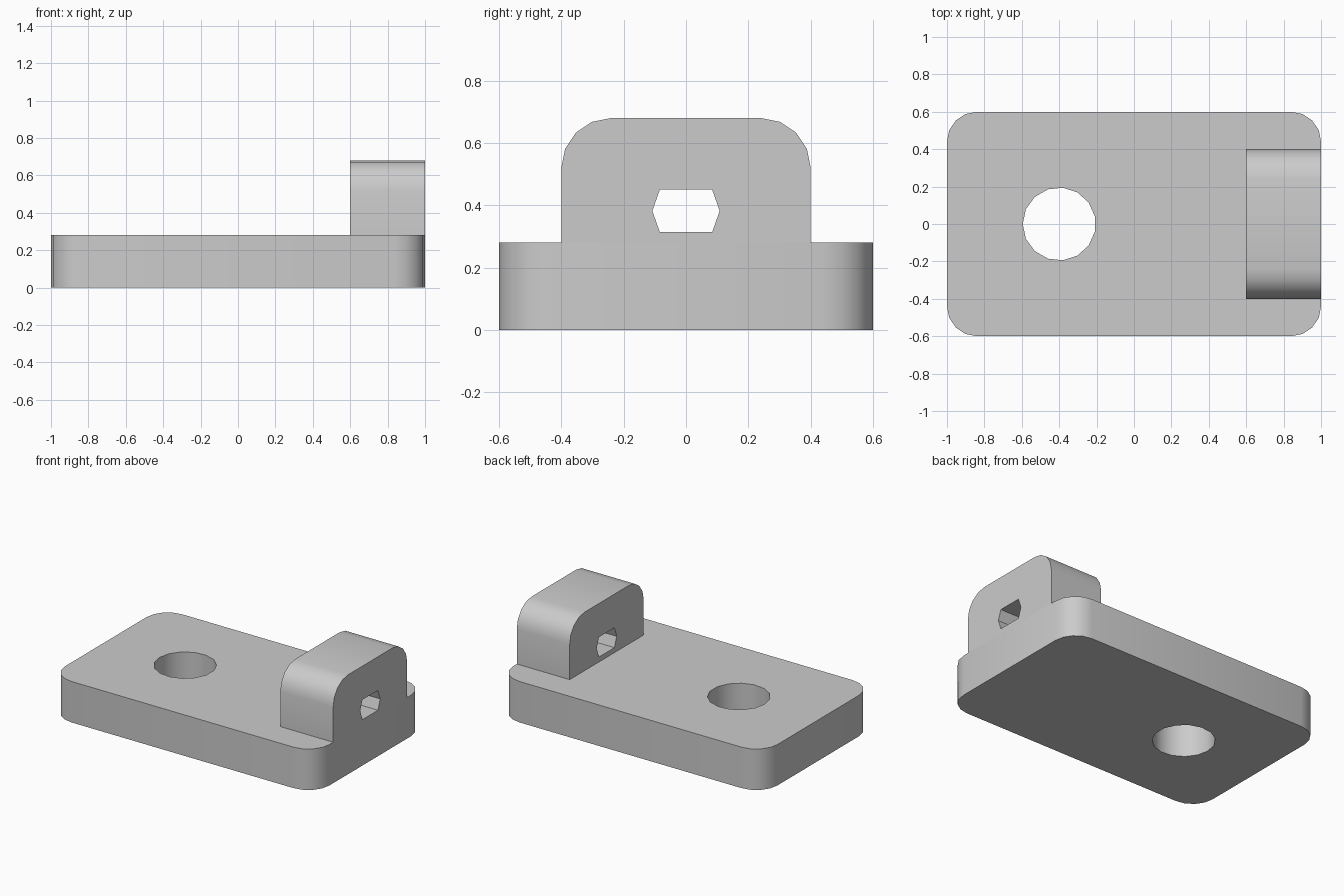
import bpy, bmesh
from math import cos, sin, pi
from mathutils import Vector

if "Cube" in bpy.data.objects:
    bpy.data.objects.remove(bpy.data.objects["Cube"])

# Single plain grey finish
grey = bpy.data.materials.new("light_grey")
grey.use_nodes = True
colour = (0.6, 0.6, 0.6, 1)
grey.diffuse_color = colour
grey.node_tree.nodes["Principled BSDF"].inputs["Base Color"].default_value = colour


def arc(cx, cy, r, start, steps=4):
    """Quarter circle beginning at the given angle."""
    return [(cx + r * cos(start + i * pi / 2 / steps),
             cy + r * sin(start + i * pi / 2 / steps)) for i in range(steps + 1)]


def prism(name, points, push):
    """Extrude a closed outline of 3D points along a vector."""
    bm = bmesh.new()
    face = bm.faces.new([bm.verts.new(p) for p in points])
    new = bmesh.ops.extrude_face_region(bm, geom=[face])["geom"]
    bmesh.ops.translate(bm, vec=Vector(push),
                        verts=[v for v in new if isinstance(v, bmesh.types.BMVert)])
    bmesh.ops.recalc_face_normals(bm, faces=bm.faces)
    mesh = bpy.data.meshes.new(name)
    bm.to_mesh(mesh)
    bm.free()
    mesh.materials.append(grey)
    obj = bpy.data.objects.new(name, mesh)
    bpy.context.collection.objects.link(obj)
    return obj


def drill(part, cutter):
    """Cut a through hole, then soften the rounded faces."""
    cutter.hide_render = True
    mod = part.modifiers.new("hole", 'BOOLEAN')
    mod.operation = 'DIFFERENCE'
    mod.solver = 'EXACT'
    mod.object = cutter
    bpy.ops.object.select_all(action='DESELECT')
    part.select_set(True)
    bpy.context.view_layer.objects.active = part
    bpy.ops.object.modifier_apply(modifier=mod.name)
    bpy.data.objects.remove(cutter)
    bpy.ops.object.shade_smooth_by_angle(angle=pi / 6)


R = 0.16          # corner radius
BASE_TOP = 0.28

# Base plate with four rounded corners
corners = [(1, 1), (-1, 1), (-1, -1), (1, -1)]
outline = [p for i, (sx, sy) in enumerate(corners)
           for p in arc(sx * (1 - R), sy * (0.6 - R), R, i * pi / 2)]
base = prism("base_plate", [(x, y, 0) for x, y in outline], (0, 0, BASE_TOP))

# Round hole through the plate
SIDES = 15
ring = [(-0.4 + 0.195 * cos(pi + 2 * pi * i / SIDES),
         0.195 * sin(pi + 2 * pi * i / SIDES), -0.1) for i in range(SIDES)]
drill(base, prism("round_hole_cutter", ring, (0, 0, 0.6)))

# Upright lug with rounded shoulders, flush with the plate end
shoulders = arc(0.4 - R, 0.68 - R, R, 0) + arc(R - 0.4, 0.68 - R, R, pi / 2)
profile = [(-0.4, BASE_TOP), (0.4, BASE_TOP)] + shoulders
lug = prism("upright_lug", [(0.6, y, z) for y, z in profile], (0.4, 0, 0))

# Six-sided hole through the lug
hexagon = [(0.108, 0), (0.084, 0.068), (-0.084, 0.068),
           (-0.108, 0), (-0.084, -0.068), (0.084, -0.068)]
drill(lug, prism("hex_hole_cutter", [(0.5, y, 0.382 + z) for y, z in hexagon], (0.6, 0, 0)))
